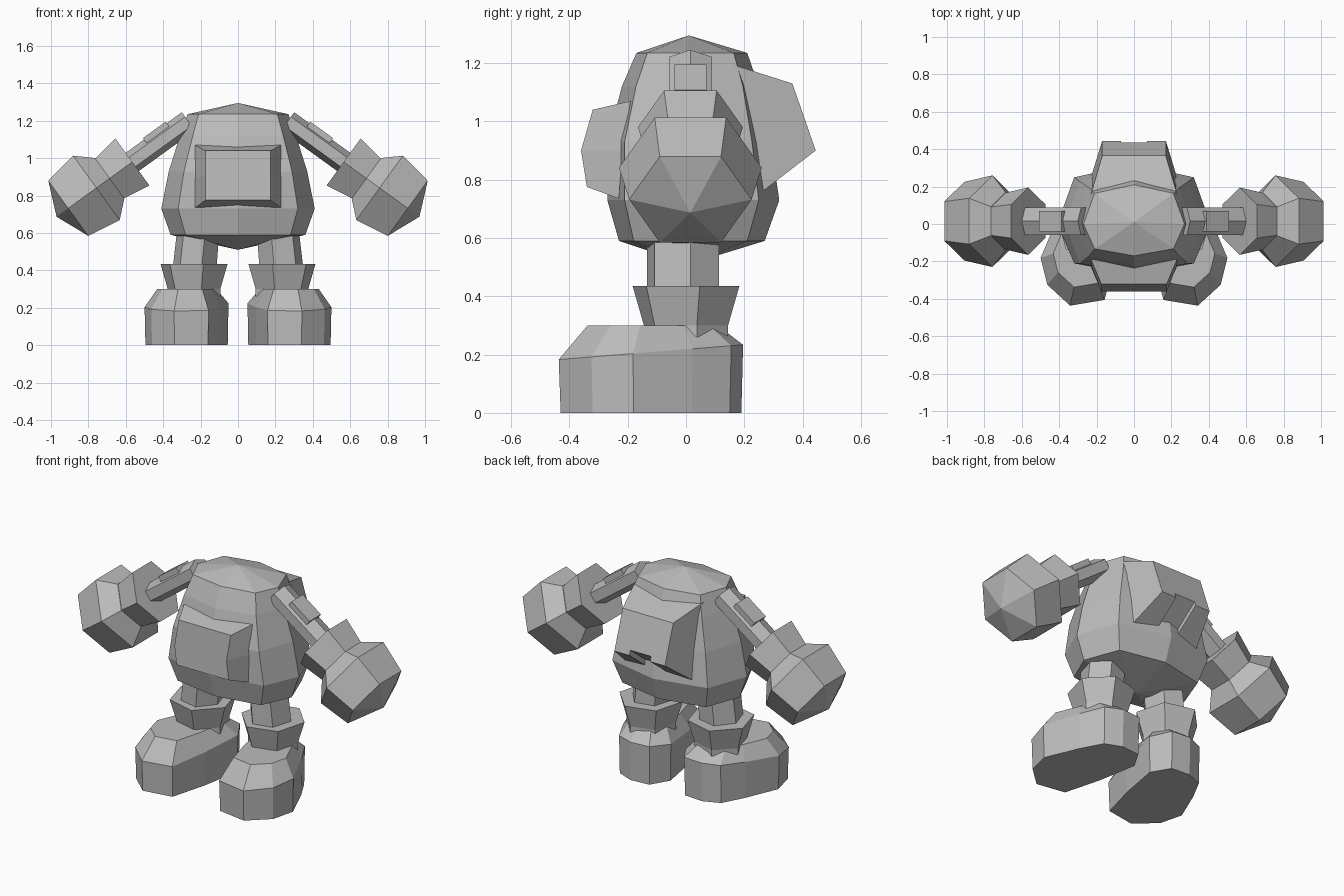
import bpy, bmesh
from math import sin, cos, pi, atan2
from mathutils import Vector

if "Cube" in bpy.data.objects:
    bpy.data.objects.remove(bpy.data.objects["Cube"], do_unlink=True)

grey = bpy.data.materials.new("plain_grey")
grey.use_nodes = True
grey.diffuse_color = (0.5, 0.5, 0.5, 1)
grey.node_tree.nodes["Principled BSDF"].inputs["Base Color"].default_value = (0.5, 0.5, 0.5, 1)


def loft(name, rings, side=1):
    """Skin a list of point rings; a one-point ring becomes a tip."""
    bm = bmesh.new()
    rows = [[bm.verts.new((p[0] * side, p[1], p[2])) for p in r] for r in rings]
    for a, b in zip(rows, rows[1:]):
        n = max(len(a), len(b))
        for i in range(n):
            j = (i + 1) % n
            quad = [a[i % len(a)], a[j % len(a)], b[j % len(b)], b[i % len(b)]]
            bm.faces.new(list(dict.fromkeys(quad)))
    for end in (rows[0], rows[-1]):
        if len(end) > 2:
            bm.faces.new(end)
    bmesh.ops.recalc_face_normals(bm, faces=bm.faces)
    mesh = bpy.data.meshes.new(name)
    bm.to_mesh(mesh)
    bm.free()
    mesh.materials.append(grey)
    ob = bpy.data.objects.new(name, mesh)
    bpy.context.collection.objects.link(ob)
    return ob


def ring(center, u, v, ru, rv, n=6, phase=0.0):
    c = Vector(center)
    return [c + u * ru * cos(phase + 2 * pi * i / n) + v * rv * sin(phase + 2 * pi * i / n)
            for i in range(n)]


X, Y, Z = Vector((1, 0, 0)), Vector((0, 1, 0)), Vector((0, 0, 1))


# Body: eight-sided egg, deeper at the back
def body_ring(z, w, front, back):
    d = 0.78
    return [(w, 0, z), (w * d, back * d, z), (0, back, z), (-w * d, back * d, z),
            (-w, 0, z), (-w * d, -front * d, z), (0, -front, z), (w * d, -front * d, z)]


loft("body", [
    [(0, 0.01, 0.51)],
    body_ring(0.59, 0.36, 0.23, 0.27),
    body_ring(0.73, 0.41, 0.27, 0.32),
    body_ring(0.93, 0.37, 0.27, 0.29),
    body_ring(1.12, 0.31, 0.22, 0.25),
    body_ring(1.235, 0.27, 0.17, 0.21),
    [(0, 0.01, 1.295)]])


# Chest and back boxes: tapered prisms from side profiles
def sheet(w, profile):
    return [(w, y, z) for y, z in profile] + [(-w, y, z) for y, z in reversed(profile)]


loft("chest_box", [
    sheet(0.23, [(-0.19, 1.07), (-0.22, 0.9), (-0.23, 0.735)]),
    sheet(0.175, [(-0.32, 1.04), (-0.36, 0.9), (-0.34, 0.775)])])

backpack = loft("backpack", [
    sheet(0.23, [(0.16, 1.195), (0.25, 0.75)]),
    sheet(0.17, [(0.365, 1.13), (0.445, 0.9)])])

# Slot along the sloping underside of the backpack
bpy.ops.mesh.primitive_cube_add(size=1, location=(0, 0.39, 0.855),
                                rotation=(atan2(0.15, 0.195), 0, 0))
slot = bpy.context.object
slot.name = "slot_cutter"
slot.scale = (0.14, 0.3, 0.06)
slot.hide_render = True
slot.hide_viewport = True
cut = backpack.modifiers.new("slot", "BOOLEAN")
cut.operation = "DIFFERENCE"
cut.object = slot

# Arm frame: axis runs outward and down
axis = Vector((0.81, 0, -0.586)).normalized()
up = Vector((0.586, 0, 0.81)).normalized()
wrist = Vector((0.565, 0.015, 0.98))


def arm_ring(t, ry, ru=None, phase=0.0):
    return ring(wrist + axis * t, Y, up, ry, ru or ry, 6, phase)


# Sole outline of the left foot, toes turned outward
sole = [(0.16, -0.40), (0.34, -0.43), (0.46, -0.32), (0.495, -0.18), (0.41, 0.02),
        (0.34, 0.15), (0.24, 0.19), (0.12, 0.18), (0.055, 0.07), (0.10, -0.18)]
mid = Vector((0.27, -0.1))


def foot_ring(scale, z, rise=0.0):
    pts = [mid + (Vector(p) - mid) * scale for p in sole]
    return [(p.x, p.y, z + rise * (p.y - mid.y)) for p in pts]


for side, label in ((1, "left"), (-1, "right")):
    # Arm, cover plate, flared cuff and fist
    loft(label + "_arm", [arm_ring(-0.37, 0.085, 0.06, pi / 6),
                          arm_ring(0.05, 0.085, 0.06, pi / 6)], side)
    plate = [[wrist + axis * t + up * h + Y * y
              for y, h in ((-0.055, 0.02), (0.055, 0.02), (0.055, 0.07), (-0.055, 0.07))]
             for t in (-0.27, -0.12)]
    loft(label + "_arm_plate", plate, side)
    loft(label + "_wrist_cuff", [arm_ring(0, 0.18), arm_ring(0.16, 0.15)], side)
    loft(label + "_fist", [arm_ring(0.15, 0.155), arm_ring(0.237, 0.245),
                           arm_ring(0.423, 0.21), [wrist + axis * 0.5]], side)

    # Leg, ankle cuff and foot
    loft(label + "_leg", [ring((0.235, -0.01, 0.38), X, Y, 0.12, 0.13, 6, 0.2),
                          ring((0.21, -0.01, 0.64), X, Y, 0.115, 0.13, 6, 0.2)], side)
    loft(label + "_ankle_cuff", [ring((0.235, 0, 0.26), X, Y, 0.145, 0.15, 6, 0.25),
                                 ring((0.235, 0, 0.30), X, Y, 0.145, 0.15, 6, 0.25),
                                 ring((0.235, 0, 0.435), X, Y, 0.185, 0.19, 6, 0.25)], side)
    loft(label + "_foot", [foot_ring(1.0, 0), foot_ring(1.02, 0.21, 0.08),
                           foot_ring(0.72, 0.30)], side)
